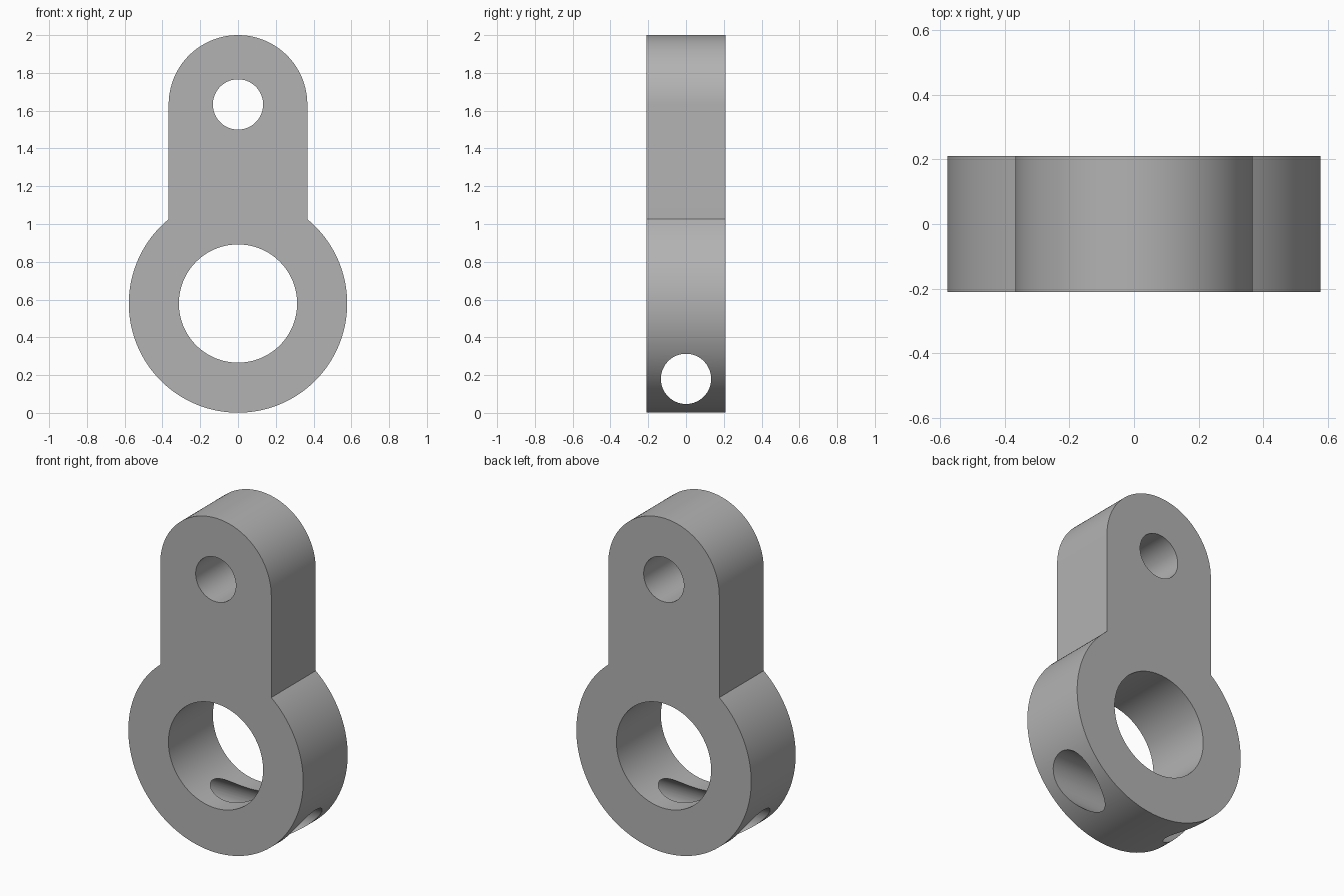
import bpy, bmesh
from math import sin, cos, pi, asin

cube = bpy.data.objects.get("Cube")
if cube:
    bpy.data.objects.remove(cube, do_unlink=True)

DEPTH = 0.42
RING_R, BORE_R = 0.578, 0.313
ARM_R, PIN_R = 0.367, 0.133
RING_Z, ARM_Z, CROSS_Z = 0.579, 1.633, 0.18

grey = bpy.data.materials.new("plain grey")
grey.use_nodes = True
colour = (0.45, 0.45, 0.45, 1)
grey.diffuse_color = colour
grey.node_tree.nodes["Principled BSDF"].inputs["Base Color"].default_value = colour


def arc(radius, z, start, end, steps):
    """Points of an arc in the XZ plane."""
    angles = [start + (end - start) * i / steps for i in range(steps + 1)]
    return [(radius * cos(a), z + radius * sin(a)) for a in angles]


def prism(name, outline):
    """Extrude an XZ outline through the thickness."""
    bm = bmesh.new()
    face = bm.faces.new([bm.verts.new((x, -DEPTH / 2, z)) for x, z in outline])
    out = bmesh.ops.extrude_face_region(bm, geom=[face])
    moved = [v for v in out["geom"] if isinstance(v, bmesh.types.BMVert)]
    bmesh.ops.translate(bm, vec=(0, DEPTH, 0), verts=moved)
    bmesh.ops.recalc_face_normals(bm, faces=bm.faces)
    mesh = bpy.data.meshes.new(name)
    bm.to_mesh(mesh)
    bm.free()
    mesh.materials.append(grey)
    obj = bpy.data.objects.new(name, mesh)
    bpy.context.collection.objects.link(obj)
    return obj


def drill(target, name, radius, z, rotation):
    """Cut a round through hole."""
    bpy.ops.mesh.primitive_cylinder_add(vertices=96, radius=radius, depth=3,
                                        location=(0, 0, z), rotation=rotation)
    cutter = bpy.context.object
    cutter.name = name
    cutter.data.materials.append(grey)
    cutter.hide_render = True
    mod = target.modifiers.new(name, "BOOLEAN")
    mod.operation, mod.solver, mod.object = "DIFFERENCE", "EXACT", cutter
    bpy.context.view_layer.objects.active = target
    bpy.ops.object.modifier_apply(modifier=name)
    bpy.data.objects.remove(cutter, do_unlink=True)


# Body: round clamp ring joined to a round-ended arm
shoulder = pi / 2 - asin(ARM_R / RING_R)
outline = arc(RING_R, RING_Z, pi - shoulder, 2 * pi + shoulder, 128)
outline += arc(ARM_R, ARM_Z, 0, pi, 64)
body = prism("eyelet_bracket", outline)

# Bore, pin hole and sideways clamp screw hole
drill(body, "bore_cutter", BORE_R, RING_Z, (pi / 2, 0, 0))
drill(body, "pin_hole_cutter", PIN_R, ARM_Z, (pi / 2, 0, 0))
drill(body, "screw_hole_cutter", PIN_R, CROSS_Z, (0, pi / 2, 0))

# Smooth curved walls with crisp rims
bpy.ops.object.select_all(action="DESELECT")
body.select_set(True)
bpy.context.view_layer.objects.active = body
bpy.ops.object.shade_smooth_by_angle(angle=pi / 6)
